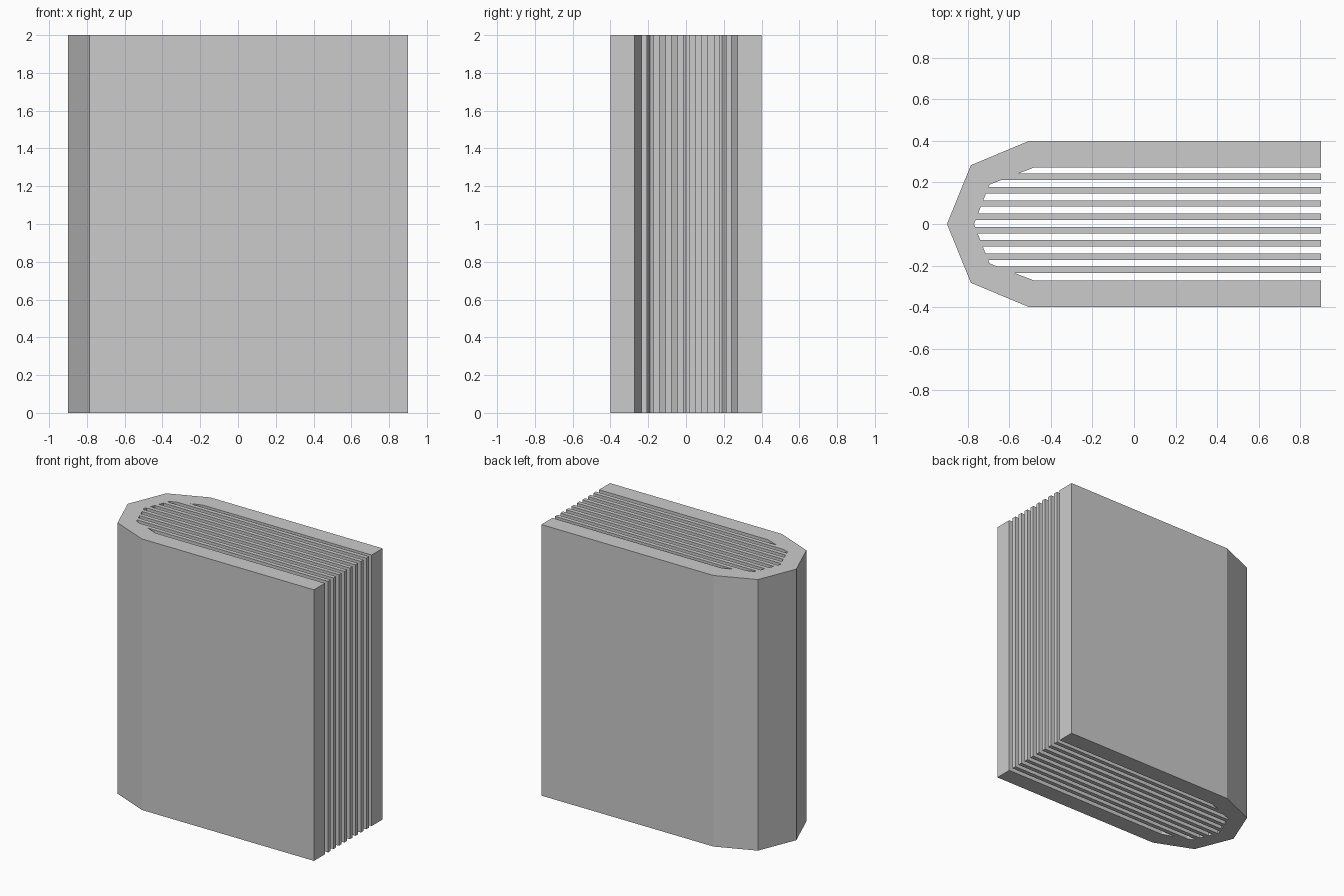
import bpy, bmesh

if "Cube" in bpy.data.objects:
    bpy.data.objects.remove(bpy.data.objects["Cube"])

HEIGHT, FRONT_EDGE = 2.0, 0.9
PAGES, PITCH, THICK, TOP_PAGE = 8, 0.0639, 0.031, 0.242

# Faceted spine: upper half of the outer and inner walls, mirrored in y
outer_half = [(-0.505, 0.4), (-0.785, 0.283), (-0.9, 0.0)]
inner_half = [(-0.48, 0.272), (-0.695, 0.19), (-0.77, 0.0)]


def mirrored(half):
    return half + [(x, -y) for x, y in reversed(half[:-1])]


outer, inner = mirrored(outer_half), mirrored(inner_half)


def inner_x(y):
    """Depth of the inner spine wall at a given y."""
    for (x0, y0), (x1, y1) in zip(inner, inner[1:]):
        if y1 <= y <= y0:
            return x0 + (x1 - x0) * (y0 - y) / (y0 - y1)
    return inner[0][0]


# Cover outline, from the back board round the spine to the front board
outline = [(FRONT_EDGE, 0.4)] + outer + [(FRONT_EDGE, -0.4)]

# Gaps between boards and pages, bottom to top; pages are the teeth left between
edges = [inner[0][1]]
for i in range(PAGES):
    y = TOP_PAGE - i * PITCH
    edges += [y, y - THICK]
edges.append(inner[-1][1])
edges.reverse()
for lo, hi in zip(edges[0::2], edges[1::2]):
    corners = [p for p in reversed(inner) if lo < p[1] < hi]
    outline += [(FRONT_EDGE, lo), (inner_x(lo), lo)] + corners
    outline += [(inner_x(hi), hi), (FRONT_EDGE, hi)]

# Extrude the joined cover and pages upward
bm = bmesh.new()
base = bm.faces.new([bm.verts.new((x, y, 0)) for x, y in outline])
top = bmesh.ops.extrude_face_region(bm, geom=[base], use_keep_orig=True)
bmesh.ops.translate(bm, vec=(0, 0, HEIGHT),
                    verts=[v for v in top["geom"] if isinstance(v, bmesh.types.BMVert)])
bmesh.ops.recalc_face_normals(bm, faces=bm.faces)
mesh = bpy.data.meshes.new("book_cover_and_pages")
bm.to_mesh(mesh)
bm.free()
book = bpy.data.objects.new("book_cover_and_pages", mesh)
bpy.context.collection.objects.link(book)
